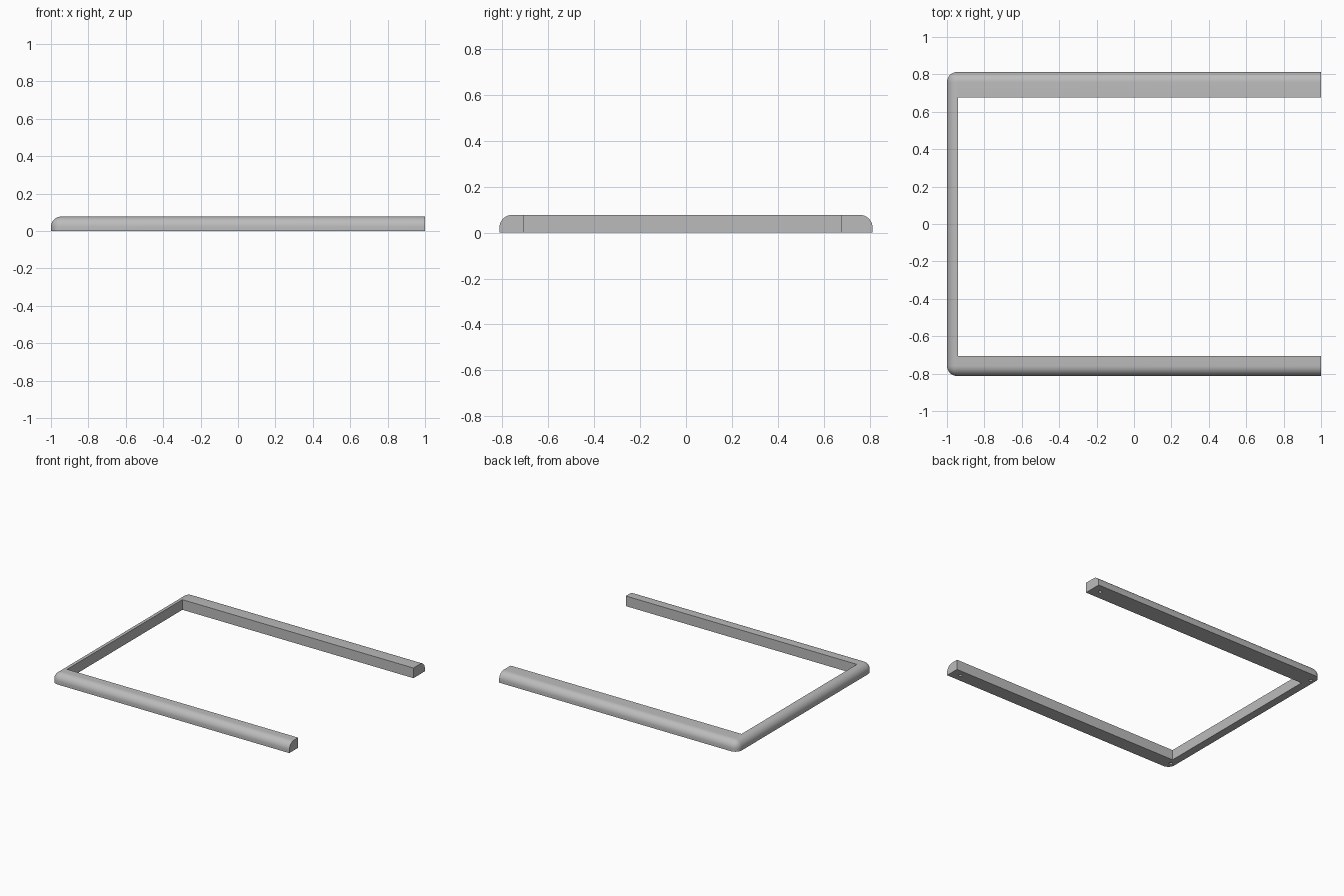
import bpy, bmesh
from mathutils import Vector

if "Cube" in bpy.data.objects:
    bpy.data.objects.remove(bpy.data.objects["Cube"], do_unlink=True)

HEIGHT = 0.077
END_X, HALF_Y = 1.0, 0.813
ROUND = 0.055

grey = bpy.data.materials.new("satin_grey")
grey.use_nodes = True
colour = (0.5, 0.5, 0.5, 1)
grey.diffuse_color = colour
grey.node_tree.nodes["Principled BSDF"].inputs["Base Color"].default_value = colour


def make_object(name, bm):
    bmesh.ops.recalc_face_normals(bm, faces=bm.faces[:])
    mesh = bpy.data.meshes.new(name)
    bm.to_mesh(mesh)
    bm.free()
    mesh.materials.append(grey)
    obj = bpy.data.objects.new(name, mesh)
    bpy.context.collection.objects.link(obj)
    return obj


# Three-sided frame: plan outline pulled up to height
outline = [(END_X, -HALF_Y), (END_X, -0.707), (-0.94, -0.707), (-0.94, 0.676),
           (END_X, 0.676), (END_X, HALF_Y), (-1, HALF_Y), (-1, -HALF_Y)]
bm = bmesh.new()
base = bm.faces.new([bm.verts.new((x, y, 0)) for x, y in outline])
lifted = bmesh.ops.extrude_face_region(bm, geom=[base])["geom"]
bmesh.ops.translate(bm, vec=Vector((0, 0, HEIGHT)),
                    verts=[v for v in lifted if isinstance(v, bmesh.types.BMVert)])
bmesh.ops.recalc_face_normals(bm, faces=bm.faces[:])


def on_outer_wall(v):
    return abs(abs(v.co.y) - HALF_Y) < 1e-4 or v.co.x < -0.99


# Round the outer top edges and the two closed corners
rounded = []
for e in bm.edges:
    a, b = e.verts
    top = min(a.co.z, b.co.z) > HEIGHT / 2
    corner = max(a.co.x, b.co.x) < -0.99 and abs(a.co.z - b.co.z) > 0.01
    if on_outer_wall(a) and on_outer_wall(b) and (top or corner):
        rounded.append(e)
bmesh.ops.bevel(bm, geom=rounded, offset=ROUND, offset_type='OFFSET',
                segments=10, profile=0.5, affect='EDGES', clamp_overlap=False)
frame = make_object("frame", bm)

# Peg holes in the underside, near each end of the two rails
bm = bmesh.new()
for x in (-0.965, 0.93):
    for y in (-0.755, 0.745):
        drilled = bmesh.ops.create_cone(bm, cap_ends=True, segments=20,
                                        radius1=0.012, radius2=0.012, depth=0.08)
        bmesh.ops.translate(bm, verts=drilled["verts"], vec=Vector((x, y, 0)))
cutter = make_object("hole_cutter", bm)
cutter.hide_render = True
cutter.hide_set(True)

drill = frame.modifiers.new("holes", 'BOOLEAN')
drill.operation = 'DIFFERENCE'
drill.solver = 'EXACT'
drill.object = cutter

# Apply the holes, then smooth only the rounded faces
bpy.context.view_layer.objects.active = frame
frame.select_set(True)
bpy.ops.object.modifier_apply(modifier=drill.name)
bpy.data.objects.remove(cutter, do_unlink=True)
bpy.ops.object.shade_smooth_by_angle(angle=0.5)
